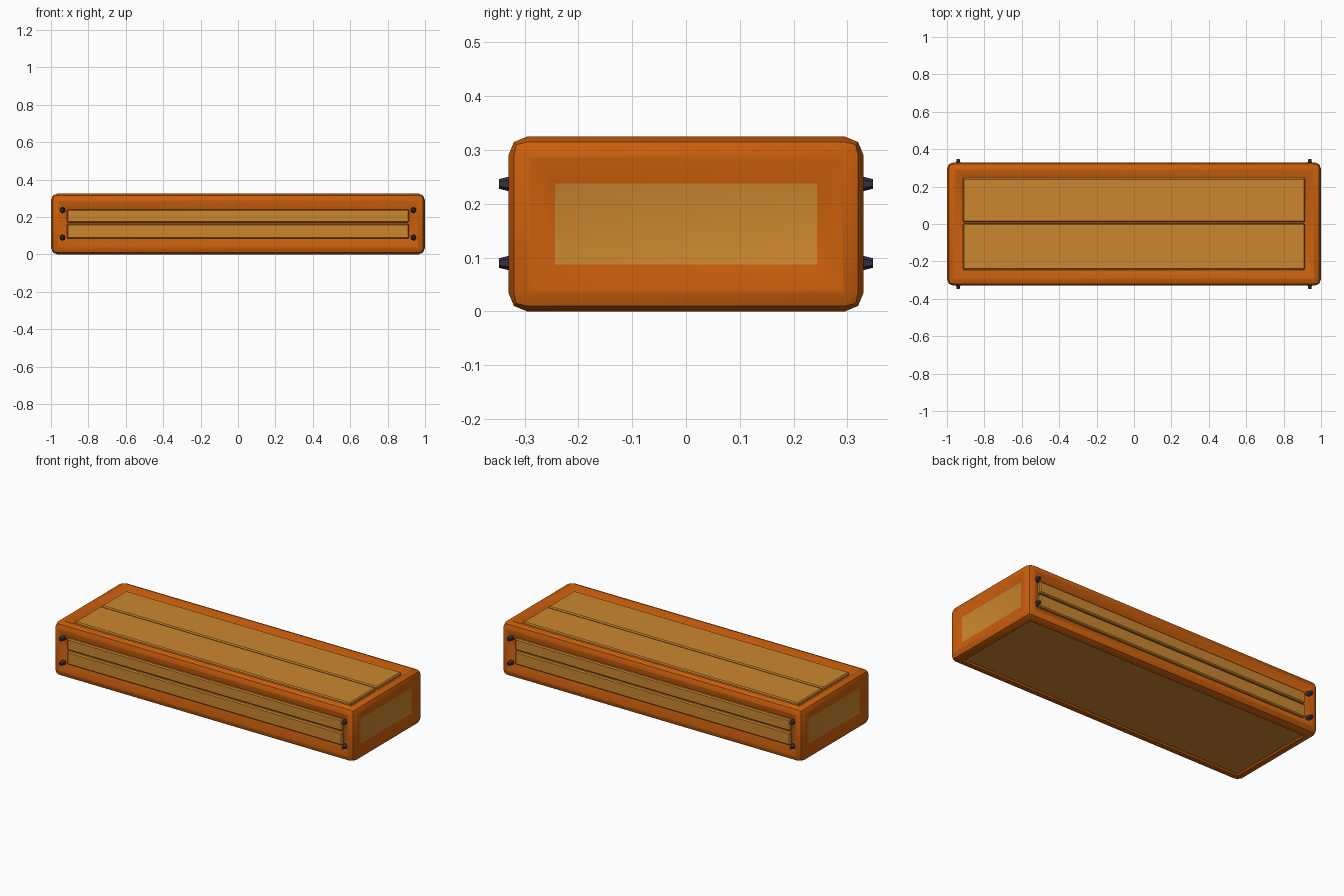
import bpy, bmesh, math
from mathutils import Vector, Matrix

old = bpy.data.objects.get("Cube")
if old:
    bpy.data.objects.remove(old, do_unlink=True)


def material(name, rgb):
    m = bpy.data.materials.new(name)
    m.use_nodes = True
    m.diffuse_color = (*rgb, 1)
    bsdf = m.node_tree.nodes["Principled BSDF"]
    bsdf.inputs["Base Color"].default_value = (*rgb, 1)
    return m


ORANGE = material("orange wood", (0.60, 0.115, 0.004))
TAN = material("tan wood", (0.60, 0.24, 0.028))
STUD = material("dark metal", (0.04, 0.03, 0.06))

HX, HY, H = 1.0, 0.33, 0.325


def finish(bm, name, mats, angle=35):
    mesh = bpy.data.meshes.new(name)
    bm.to_mesh(mesh)
    bm.free()
    obj = bpy.data.objects.new(name, mesh)
    bpy.context.collection.objects.link(obj)
    for m in mats:
        mesh.materials.append(m)
    if angle:
        bpy.ops.object.select_all(action='DESELECT')
        obj.select_set(True)
        bpy.context.view_layer.objects.active = obj
        bpy.ops.object.shade_smooth_by_angle(angle=math.radians(angle))
    return obj


def rounded_box(lo, hi, bevel, segments):
    lo, hi = Vector(lo), Vector(hi)
    bm = bmesh.new()
    bmesh.ops.create_cube(bm, size=1)
    bmesh.ops.scale(bm, vec=hi - lo, verts=bm.verts)
    bmesh.ops.translate(bm, vec=(lo + hi) / 2, verts=bm.verts)
    bmesh.ops.bevel(bm, geom=bm.edges[:], offset=bevel, segments=segments,
                    profile=0.5, affect='EDGES', clamp_overlap=True)
    return bm


# Frame: rounded block with a sloped recess in every side
bm = rounded_box((-HX, -HY, 0), (HX, HY, H), 0.035, 2)
sides = sorted(bm.faces, key=lambda f: -f.calc_area())[:6]
for f in sides:
    n = f.normal.copy()
    under, end = n.z < -0.9, abs(n.x) > 0.9
    rim, slope, depth = 0.006, 0.046, 0.03
    if end:
        depth = 0.016
    if under:
        rim, slope, depth = 0.018, 0.008, 0.008
    bmesh.ops.inset_region(bm, faces=[f], thickness=rim, use_even_offset=True)
    bmesh.ops.inset_region(bm, faces=[f], thickness=slope, depth=-depth,
                           use_even_offset=True)
    # End and underside floors are bare tan panels
    if end or under:
        f.material_index = 1
finish(bm, "frame", [ORANGE, TAN])

# Top planks
for name, y0, y1 in (("front", -0.245, 0.002), ("back", 0.01, 0.245)):
    bm = rounded_box((-0.915, y0, H - 0.04), (0.915, y1, H - 0.012), 0.006, 1)
    finish(bm, f"top_plank_{name}", [TAN], 0)

# Planks and corner studs on the front and back
for side, s in (("front", -1), ("back", 1)):
    ya, yb = sorted((s * (HY - 0.012), s * (HY - 0.04)))
    for level, z0, z1 in (("lower", 0.085, 0.163), ("upper", 0.171, 0.24)):
        bm = rounded_box((-0.915, ya, z0), (0.915, yb, z1), 0.006, 1)
        finish(bm, f"{side}_plank_{level}", [TAN], 0)
    bm = bmesh.new()
    for x in (-0.94, 0.94):
        for z in (0.09, 0.237):
            place = (Matrix.Translation((x, s * (HY - 0.001), z))
                     @ Matrix.Rotation(-s * math.pi / 2, 4, 'X'))
            bmesh.ops.create_cone(bm, cap_ends=True, segments=6, radius1=0.018,
                                  radius2=0.009, depth=0.036, matrix=place)
    finish(bm, f"{side}_studs", [STUD], 0)
